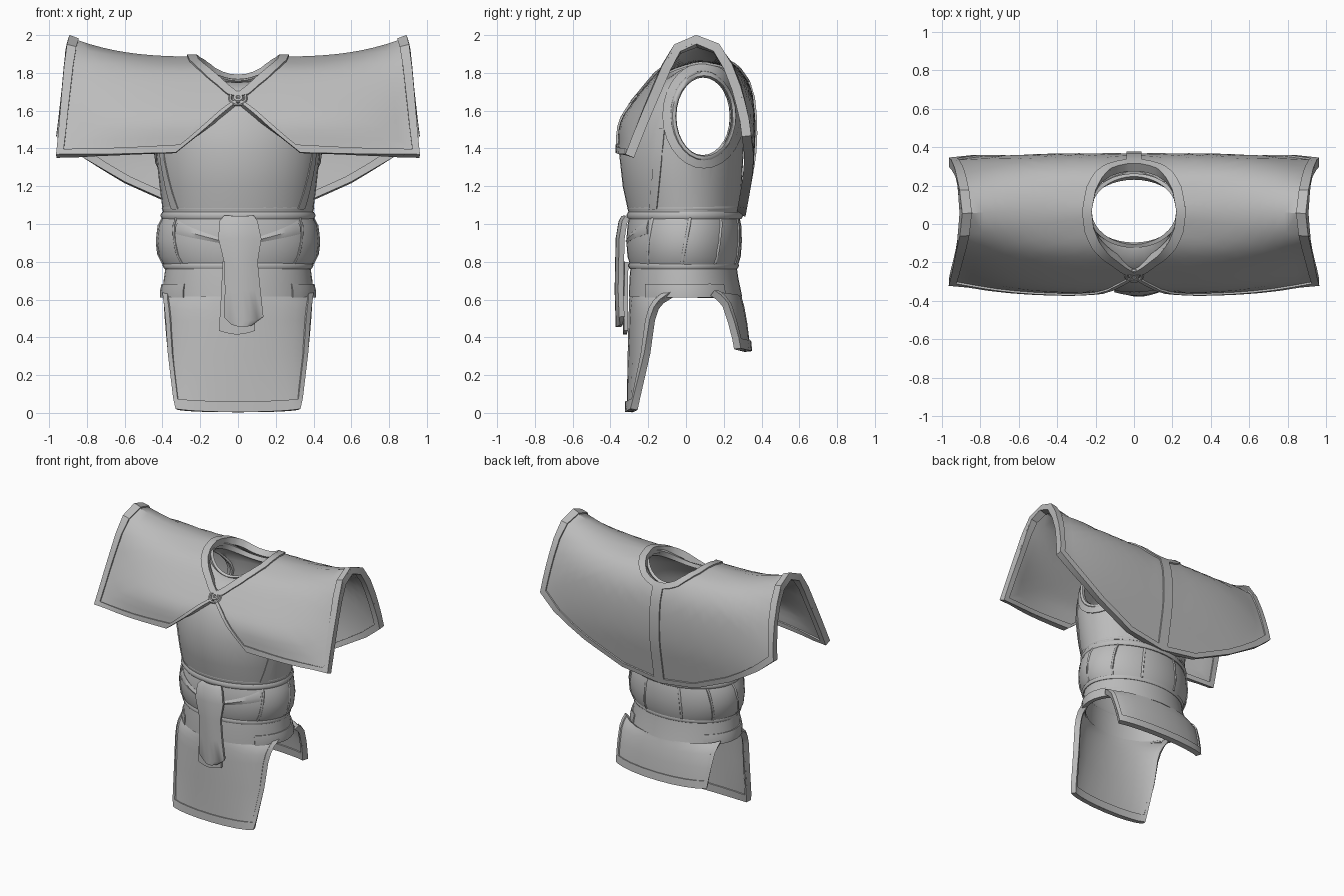
import bpy, bmesh, math
from mathutils import Vector

cube = bpy.data.objects.get("Cube")
if cube:
    bpy.data.objects.remove(cube, do_unlink=True)

cloth = bpy.data.materials.new("grey cloth")
cloth.use_nodes = True
cloth.diffuse_color = (0.5, 0.5, 0.5, 1)
cloth.node_tree.nodes["Principled BSDF"].inputs["Base Color"].default_value = (0.5, 0.5, 0.5, 1)


def finish(ob, angle=35):
    """Apply modifiers, colour and shade one object."""
    bpy.ops.object.select_all(action='DESELECT')
    ob.select_set(True)
    bpy.context.view_layer.objects.active = ob
    bpy.ops.object.convert(target='MESH')
    ob.data.materials.clear()
    ob.data.materials.append(cloth)
    bpy.ops.object.shade_smooth_by_angle(angle=math.radians(angle))


def patch(name, rows, thick, keep=None, mirror=False, closed=False, cutter=None):
    """Cloth sheet from a grid of points; keep(i, j) picks cells."""
    bm = bmesh.new()
    grid = [[bm.verts.new(p) for p in row] for row in rows]
    n = len(rows[0])
    for i in range(len(rows) - 1):
        for j in range(n if closed else n - 1):
            if keep is None or keep(i, j):
                k = (j + 1) % n
                bm.faces.new((grid[i][j], grid[i][k], grid[i + 1][k], grid[i + 1][j]))
    bmesh.ops.delete(bm, geom=[v for v in bm.verts if not v.link_faces], context='VERTS')
    bmesh.ops.recalc_face_normals(bm, faces=bm.faces)
    me = bpy.data.meshes.new(name)
    bm.to_mesh(me)
    bm.free()
    ob = bpy.data.objects.new(name, me)
    bpy.context.collection.objects.link(ob)
    if mirror:
        ob.modifiers.new("Mirror", 'MIRROR').merge_threshold = 0.002
    sol = ob.modifiers.new("Thickness", 'SOLIDIFY')
    sol.thickness, sol.offset = thick, 0
    if cutter:
        cut = ob.modifiers.new("Holes", 'BOOLEAN')
        cut.operation, cut.object = 'DIFFERENCE', cutter
    finish(ob)


def cord(name, points, radius, cyclic=False):
    cu = bpy.data.curves.new(name, 'CURVE')
    cu.dimensions = '3D'
    cu.bevel_depth, cu.bevel_resolution = radius, 1
    cu.use_fill_caps = True
    sp = cu.splines.new('POLY')
    sp.points.add(len(points) - 1)
    for q, p in zip(sp.points, points):
        q.co = (*p, 1)
    sp.use_cyclic_u = cyclic
    ob = bpy.data.objects.new(name, cu)
    bpy.context.collection.objects.link(ob)
    finish(ob, 60)


def lerp_table(table, z):
    """Interpolate rows keyed by their first value."""
    table = sorted(table)
    z = min(max(z, table[0][0]), table[-1][0])
    for a, b in zip(table, table[1:]):
        if z <= b[0]:
            t = (z - a[0]) / (b[0] - a[0])
            return [p + (q - p) * t for p, q in zip(a, b)]


def ring_point(row, a, grow=0.0):
    z, rx, front, back, dip = row
    return Vector(((rx + grow) * math.sin(a),
                   (front + back) / 2 - ((back - front) / 2 + grow) * math.cos(a),
                   z - dip * math.cos(a) ** 2))


def loft(name, table, thick, cutter=None, keep=None, n=40):
    rows = [[ring_point(r, math.tau * k / n) for k in range(n)] for r in table]
    patch(name, rows, thick, keep, closed=True, cutter=cutter)


def hoop(name, row, radius):
    cord(name, [ring_point(row, math.tau * k / 40) for k in range(40)], radius, True)


# Torso with arm holes: height, half width, front y, back y, neckline dip
TORSO = [(1.04, .385, -.29, .275, 0), (1.2, .405, -.325, .285, 0), (1.38, .425, -.345, .295, 0),
         (1.55, .42, -.305, .295, 0), (1.7, .395, -.215, .265, 0), (1.79, .33, -.135, .25, .05),
         (1.83, .25, -.105, .24, .085), (1.872, .23, -.115, .255, .11)]
ARM_Y, ARM_Z = .09, 1.57
bpy.ops.mesh.primitive_cylinder_add(vertices=24, radius=1, depth=2, location=(0, ARM_Y, ARM_Z),
                                    rotation=(0, math.pi / 2, 0))
arm_cutter = bpy.context.object
arm_cutter.scale = (.215, .15, 1)
arm_cutter.hide_render = True
bpy.context.view_layer.update()
loft("torso", TORSO, .02, arm_cutter)
bpy.data.objects.remove(arm_cutter, do_unlink=True)


def torso_side(y, z, side, grow=0.0):
    _, rx, f, b, _ = lerp_table(TORSO, z)
    c = max(-1, min(1, ((f + b) / 2 - y) / ((b - f) / 2)))
    return Vector((side * (rx * math.sqrt(1 - c * c) + grow), y, z))


def arm_loop(side, grow, lift):
    return [torso_side(ARM_Y + (.15 + grow) * math.cos(math.tau * k / 28),
                       ARM_Z + (.215 + grow) * math.sin(math.tau * k / 28), side, lift)
            for k in range(28)]


for side, label in ((1, "left"), (-1, "right")):
    # Arm hole rims, their flat facings and the side seams
    cord(label + "_armhole_rim", arm_loop(side, .008, .006), .018, True)
    patch(label + "_armhole_facing", [arm_loop(side, g, .01) for g in (.01, .035, .06)], .02, closed=True)
    patch(label + "_side_seam", [[torso_side(-.15 - s + .04 * t / 5, 1.08 + .085 * t, side, .006)
                                  for s in (0, .02, .04)] for t in range(6)], .022)

# Sash, its rims and pleats
SASH = [(.78, .38, -.285, .265, 0), (.83, .41, -.30, .28, 0), (.91, .42, -.306, .286, 0),
        (.99, .41, -.30, .283, 0), (1.04, .385, -.29, .272, 0)]
loft("sash", SASH, .02)
hoop("sash_top_rim", (1.045, .39, -.295, .282, 0), .022)
hoop("sash_bottom_rim", (.78, .38, -.288, .262, 0), .02)
hoop("waist_hem", (1.083, .392, -.3, .283, 0), .012)
for deg in (52, 92, 128, 160, 200, 232, 268, 308):
    a = math.radians(deg)
    lean = .06 * math.sin(a)
    cord("sash_pleat", [ring_point(lerp_table(SASH, .79 + .05 * k), a + lean * (k - 2.5) / 2, .008)
                        for k in range(6)], .009)

# Slanted wrap folds on the front of the sash
for s in (1, -1):
    rows = []
    for k in range(9):
        a = s * (.2 + .085 * k)
        low, high = .9 + .006 * k, .92 + .012 * k
        rows.append([ring_point(lerp_table(SASH, z), a, g)
                     for z, g in ((low, .008), ((low + high) / 2, .016), (high, .008))])
    patch("sash_fold", rows, .01)


# Knot and hanging tails: height, left edge, right edge, y
def strap(name, table, bulge, thick):
    rows = []
    for z, x0, x1, y in table:
        rows.append([(x0 + (x1 - x0) * t / 6, y - bulge * math.sin(math.pi * t / 6),
                      z - .02 * math.sin(math.pi * t / 6) * (z < .55)) for t in range(7)])
    patch(name, rows, thick)


strap("knot_tail", [(1.035, -.07, .08, -.31), (1.01, -.095, .1, -.325), (.92, -.1, .12, -.34),
                    (.8, -.07, .1, -.342), (.65, -.065, .115, -.345), (.51, -.07, .13, -.34),
                    (.475, -.03, .07, -.34)], .018, .03)
strap("under_tail", [(.8, -.08, .08, -.315), (.6, -.09, .085, -.318), (.435, -.1, .09, -.318)], .006, .02)

# Skirt hip band, arch facings over the legs, front and back flaps
HIP = [(.78, .37, -.28, .255, 0), (.71, .38, -.287, .265, 0), (.615, .39, -.29, .285, 0)]
loft("hip_band", HIP, .025)
loft("side_arch_trim", [(.68, .39, -.288, .272, 0), (.645, .398, -.29, .28, 0), (.61, .398, -.29, .285, 0)],
     .03, keep=lambda i, j: j % 20 in range(5, 15))
SPREAD = math.radians(70)
COLS = [-1, -.88, -.7, -.5, -.25, 0, .25, .5, .7, .88, 1]


def flap(name, table):
    rows = []
    for z, w, edge, mid in table:
        rows.append([(w * math.sin(t * SPREAD) / math.sin(SPREAD),
                      mid + (edge - mid) * (1 - math.cos(t * SPREAD)) / (1 - math.cos(SPREAD)),
                      z + .015 * t * t) for t in COLS])
    last = len(rows) - 2
    patch(name, rows, .022)
    patch(name + "_trim", rows, .04, lambda i, j: j in (0, len(COLS) - 2) or i == last)


flap("front_flap", [(.62, .385, -.06, -.288), (.598, .386, -.095, -.29), (.575, .382, -.13, -.29),
                    (.54, .376, -.157, -.292), (.48, .37, -.178, -.294), (.3, .36, -.205, -.298),
                    (.06, .335, -.262, -.302), (.004, .325, -.275, -.304)])
flap("back_flap", [(.62, .385, .14, .283), (.598, .386, .172, .287), (.56, .383, .207, .298),
                   (.47, .377, .238, .314), (.38, .37, .262, .325), (.325, .365, .272, .331)])

# Shoulder cape: cross-sections near the neck and at the arm end (s, y, z)
NECK = [(-1, -.35, 1.37), (-.75, -.34, 1.54), (-.5, -.235, 1.685), (-.25, -.125, 1.815), (0, .07, 1.88),
        (.25, .25, 1.84), (.5, .335, 1.72), (.75, .355, 1.53), (1, .347, 1.36), (1.7, .288, 1.03)]
END = [(-1, -.30, 1.36), (-.75, -.235, 1.53), (-.5, -.16, 1.7), (-.25, -.08, 1.885), (-.1, -.02, 1.965),
       (0, .055, 1.985), (.1, .13, 1.967), (.25, .2, 1.89), (.5, .27, 1.72), (.75, .315, 1.54),
       (1, .33, 1.37), (1.7, .305, 1.03)]


def smooth_table(table, s):
    """Softened lookup so the drape stays rounded."""
    d = .06 if -.8 < s < .9 else 0
    parts = [lerp_table(table, s + o) for o in (-d, 0, d)]
    return [sum(c) / 3 for c in zip(*parts)]


def drape(x, s):
    t = min(1.03, max(0, (x - .2) / .7) ** 2.7)
    a, b = smooth_table(NECK, s), smooth_table(END, s)
    return Vector((x, a[1] + (b[1] - a[1]) * t, a[2] + (b[2] - a[2]) * t))


# Paired neckline and hem positions in (x, s), front centre to back centre
INNER = [(0, -.5), (.05, -.43), (.09, -.36), (.135, -.285), (.18, -.2), (.21, -.11), (.22, 0),
         (.2, .14), (.165, .23), (.12, .31), (.08, .35), (.04, .375), (0, .38)]
OUTER = [(0, -.58), (.16, -.79), (.33, -.99), (.65, -1), (.962, -1), (.93, -.5), (.9, 0),
         (.93, .5), (.962, .86), (.6, 1.3), (.3, 1.58), (.04, 1.66), (0, 1.67)]
SUB = 3
columns = []
for k in range(len(INNER) - 1):
    for m in range(SUB + (k == len(INNER) - 2)):
        f = m / SUB
        p = Vector(INNER[k]).lerp(Vector(INNER[k + 1]), f)
        q = Vector(OUTER[k]).lerp(Vector(OUTER[k + 1]), f)
        span = math.hypot(q.x - p.x, .7 * (q.y - p.y))
        w = min(.3, .05 / span)
        vs = [0, w] + [w + (1 - 2 * w) * i / 9 for i in range(1, 9)] + [1 - w, 1]
        columns.append([drape(*p.lerp(q, v)) for v in vs])
seam = len(columns) - 1 - SUB
patch("shoulder_cape", columns, .03, mirror=True)
patch("cape_trim", columns, .05, lambda i, j: j in (0, 10) or i >= seam, mirror=True)

# Clasp where the cape edges meet
for radius, tube in ((.042, .009), (.018, .012)):
    bpy.ops.mesh.primitive_torus_add(major_radius=radius, minor_radius=tube, major_segments=20,
                                     minor_segments=6, location=(0, -.27, 1.665),
                                     rotation=(math.radians(50), 0, 0))
    bpy.context.object.name = "clasp"
    finish(bpy.context.object)
